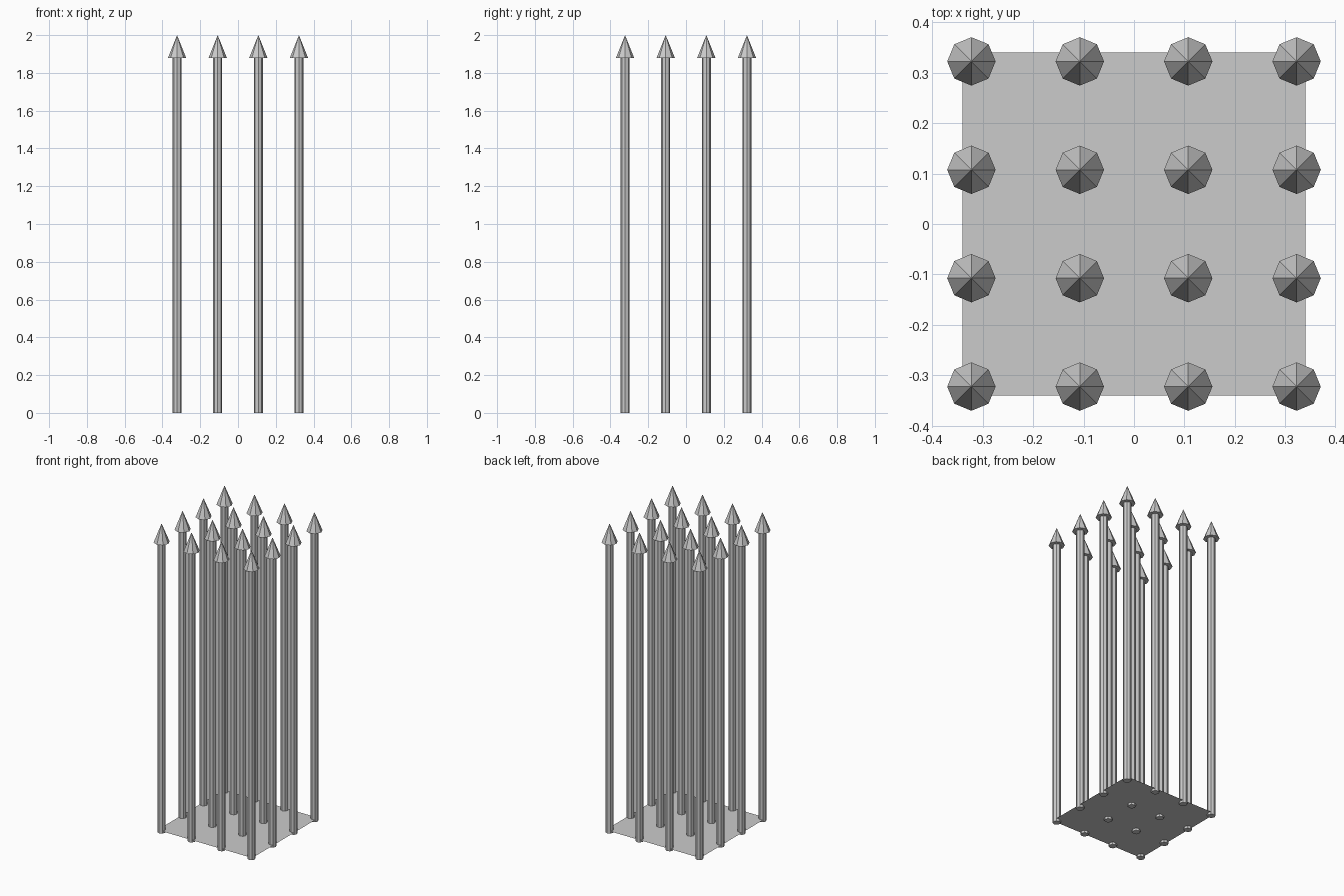
import bpy
import math

if "Cube" in bpy.data.objects:
    bpy.data.objects.remove(bpy.data.objects["Cube"])

SPACING = 0.215
POLE_R, HEAD_R = 0.024, 0.048
HEAD_Z, TOP_Z, PLATE_Z = 1.88, 2.0, 0.015

grey = bpy.data.materials.new("plain grey")
grey.diffuse_color = (0.6, 0.6, 0.6, 1)
grey.use_nodes = True
grey.node_tree.nodes["Principled BSDF"].inputs["Base Color"].default_value = grey.diffuse_color


def finish(name):
    ob = bpy.context.object
    ob.name = name
    ob.data.materials.append(grey)
    return ob


# Thin ground sheet the spikes pass through
bpy.ops.mesh.primitive_plane_add(size=0.68, location=(0, 0, PLATE_Z))
finish("base_sheet")

# Four by four grid of eight-sided poles with pointed heads
for i in range(4):
    for j in range(4):
        x, y = (i - 1.5) * SPACING, (j - 1.5) * SPACING
        bpy.ops.mesh.primitive_cylinder_add(
            vertices=8, radius=POLE_R, depth=HEAD_Z, location=(x, y, HEAD_Z / 2))
        finish(f"pole_{i}_{j}")
        bpy.ops.mesh.primitive_cone_add(
            vertices=8, radius1=HEAD_R, radius2=0, depth=TOP_Z - HEAD_Z,
            location=(x, y, (HEAD_Z + TOP_Z) / 2))
        finish(f"spear_head_{i}_{j}")
